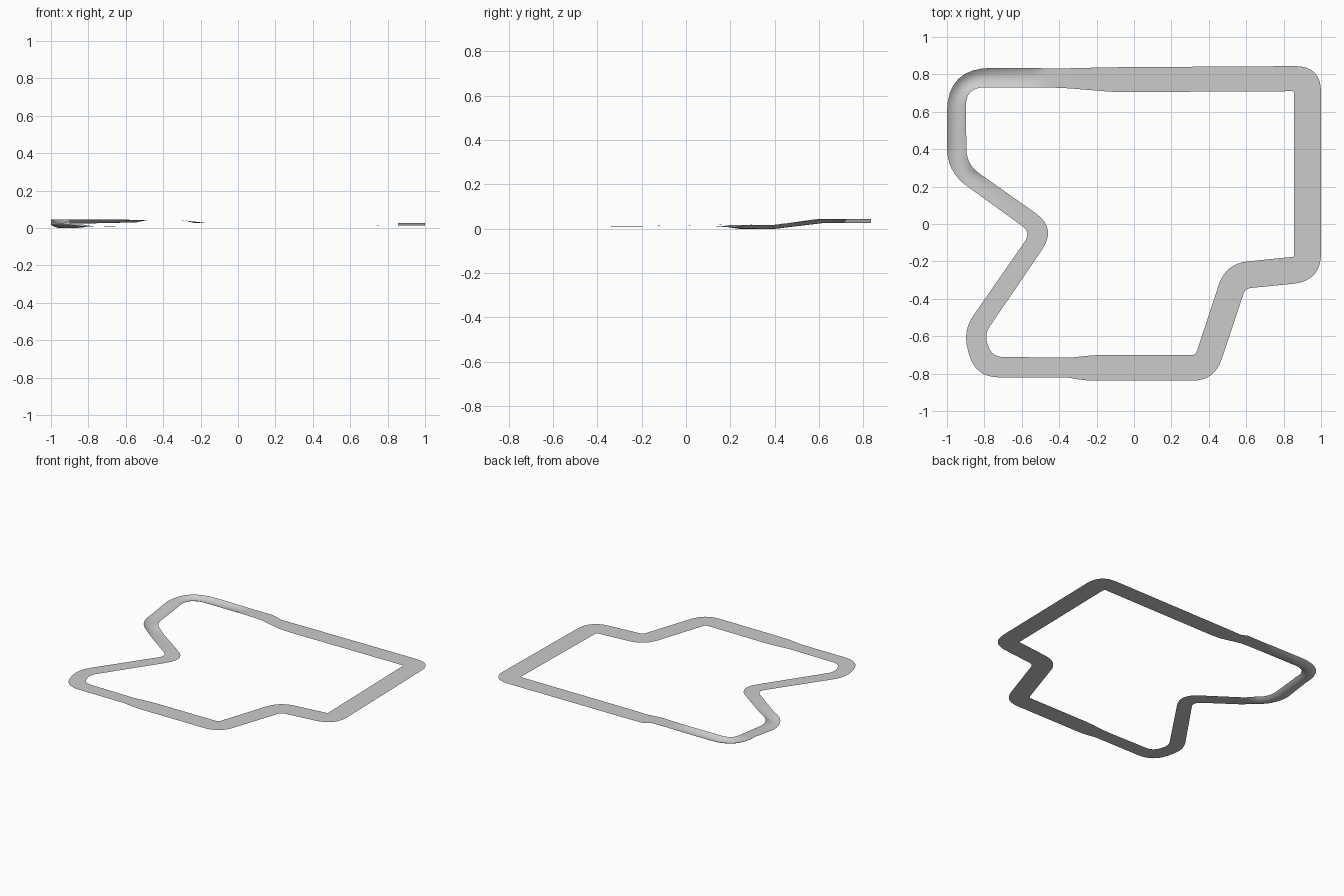
import bpy
import bmesh
from mathutils import Vector

cube = bpy.data.objects.get("Cube")
if cube:
    bpy.data.objects.remove(cube, do_unlink=True)

# Track corners, counterclockwise from the back right:
# (outer x, y, rounding), (inner x, y, rounding), height, gutter depth
CORNERS = [
    ((1, .845, .14), (.855, .71, .01), .027, 0),
    ((-.13, .838, .1), (-.1, .705, .06), .026, 0),
    ((-.36, .832, .06), (-.38, .728, .06), .044, 0),
    ((-.47, .832, 0), (-.5, .73, 0), .044, 0),
    ((-.53, .834, 0), (-.56, .73, 0), .044, .014),
    ((-1, .835, .24), (-.9, .73, .1), .045, .02),
    ((-1, .28, .13), (-.895, .32, .08), .018, .018),
    ((-.82, .15, 0), (-.77, .23, 0), .009, 0),
    ((-.55, -.045, .06), (-.413, -.022, .14), .01, 0),
    ((-.915, -.57, .1), (-.8, -.59, .05), .01, 0),
    ((-.85, -.82, .13), (-.76, -.71, .06), .01, 0),
    ((-.36, -.82, .03), (-.35, -.715, .03), .01, 0),
    ((-.25, -.838, .05), (-.2, -.7, .05), .01, 0),
    ((.43, -.838, .12), (.33, -.7, .02), .011, 0),
    ((.595, -.345, .03), (.49, -.212, .12), .011, 0),
    ((1, -.305, .15), (.855, -.175, .01), .013, 0),
]
STEPS = 8     # points round each corner
COLUMNS = 10  # strips across the track


def rounded_edge(points):
    """Round every corner of a closed outline with a short curve."""
    path = []
    for i, (x, y, radius) in enumerate(points):
        corner = Vector((x, y))
        before = Vector(points[i - 1][:2])
        after = Vector(points[(i + 1) % len(points)][:2])
        start = corner + (before - corner).normalized() * radius
        end = corner + (after - corner).normalized() * radius
        for k in range(STEPS + 1):
            t = k / STEPS
            path.append(start.lerp(corner, t).lerp(corner.lerp(end, t), t))
    return path


# Pair the two edges and sweep a flat or dished section between them
outer = rounded_edge([c[0] for c in CORNERS])
inner = rounded_edge([c[1] for c in CORNERS])
bm = bmesh.new()
rows = []
for i, (a, b) in enumerate(zip(outer, inner)):
    height, depth = CORNERS[i // (STEPS + 1)][2:]
    row = []
    for k in range(COLUMNS + 1):
        t = k / COLUMNS
        p = a.lerp(b, t)
        sag = depth * (1 - (2 * t - 1) ** 2)
        row.append(bm.verts.new((p.x, p.y, height - sag)))
    rows.append(row)

for i, row in enumerate(rows):
    following = rows[(i + 1) % len(rows)]
    for k in range(COLUMNS):
        bm.faces.new((row[k], following[k], following[k + 1], row[k + 1]))
bmesh.ops.remove_doubles(bm, verts=bm.verts, dist=.0001)
lowest = min(v.co.z for v in bm.verts)
bmesh.ops.translate(bm, verts=bm.verts, vec=(0, 0, -lowest))

mesh = bpy.data.meshes.new("track_surface")
bm.to_mesh(mesh)
bm.free()
track = bpy.data.objects.new("track_surface", mesh)
bpy.context.collection.objects.link(track)

# Plain grey paving
grey = bpy.data.materials.new("paving_grey")
grey.use_nodes = True
grey.diffuse_color = (.6, .6, .6, 1)
grey.node_tree.nodes["Principled BSDF"].inputs["Base Color"].default_value = (.6, .6, .6, 1)
mesh.materials.append(grey)

bpy.context.view_layer.objects.active = track
track.select_set(True)
bpy.ops.object.shade_smooth_by_angle()
